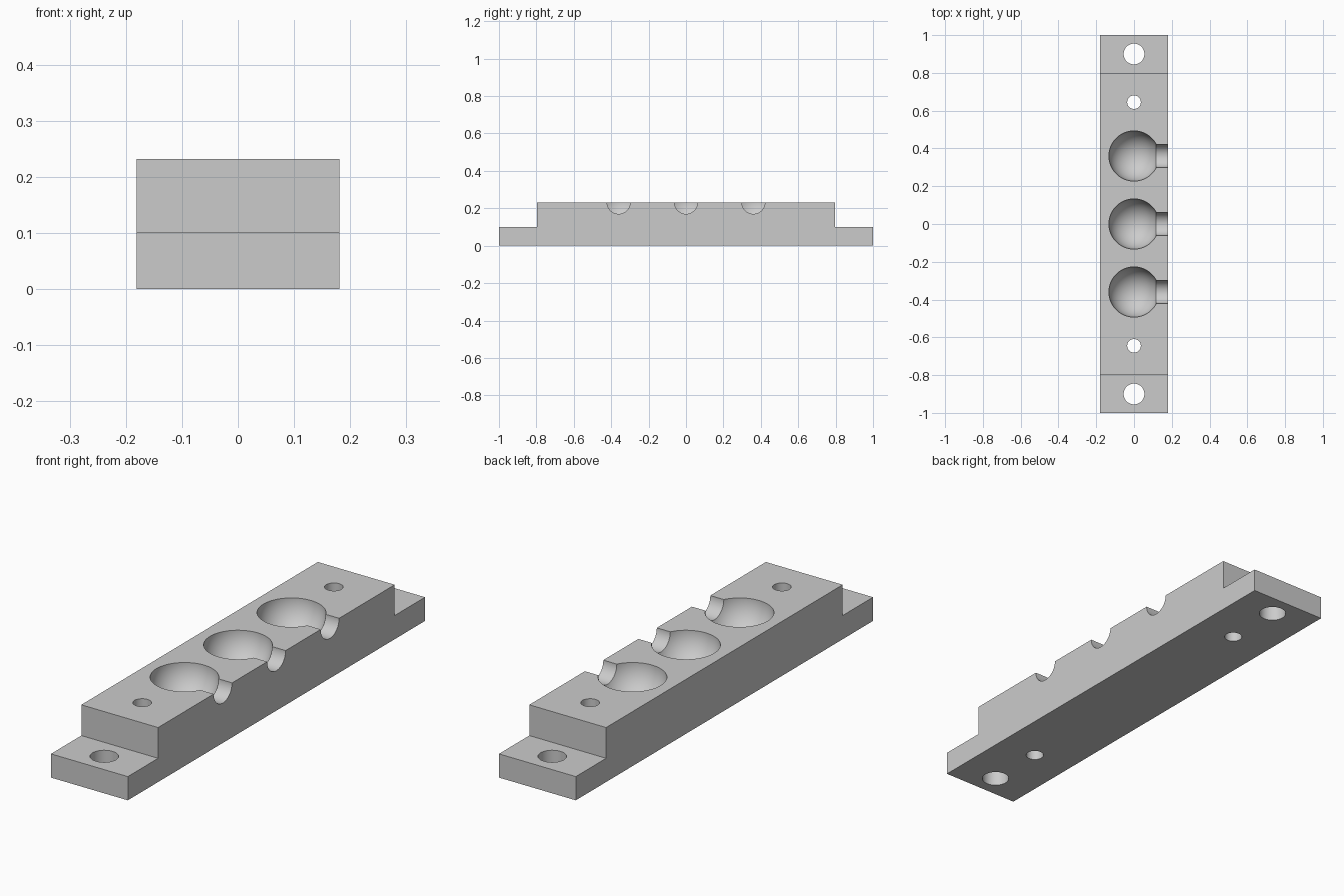
import bpy
import bmesh
from math import pi, radians
from mathutils import Matrix

default = bpy.data.objects.get("Cube")
if default:
    bpy.data.objects.remove(default, do_unlink=True)

WIDTH, TOP, LEDGE, STEP = 0.181, 0.232, 0.101, 0.796
SEGS = 64

grey = bpy.data.materials.new("grey")
grey.use_nodes = True
colour = (0.6, 0.6, 0.6, 1)
grey.diffuse_color = colour
grey.node_tree.nodes["Principled BSDF"].inputs["Base Color"].default_value = colour


def make_object(name, bm):
    mesh = bpy.data.meshes.new(name)
    bmesh.ops.recalc_face_normals(bm, faces=bm.faces)
    bm.to_mesh(mesh)
    bm.free()
    mesh.materials.append(grey)
    obj = bpy.data.objects.new(name, mesh)
    bpy.context.collection.objects.link(obj)
    return obj


def cylinder(radius, depth, matrix):
    bm = bmesh.new()
    bmesh.ops.create_cone(bm, cap_ends=True, segments=SEGS, radius1=radius,
                          radius2=radius, depth=depth, matrix=matrix)
    return bm


def cut(target, bm):
    cutter = make_object("cutter", bm)
    cutter.hide_render = True
    mod = target.modifiers.new("cut", "BOOLEAN")
    mod.operation, mod.solver, mod.object = "DIFFERENCE", "EXACT", cutter
    bpy.ops.object.modifier_apply(modifier=mod.name)
    bpy.data.objects.remove(cutter, do_unlink=True)


# Stepped bar: side profile extruded across the width
profile = [(-1, 0), (1, 0), (1, LEDGE), (STEP, LEDGE), (STEP, TOP),
           (-STEP, TOP), (-STEP, LEDGE), (-1, LEDGE)]
bm = bmesh.new()
face = bm.faces.new([bm.verts.new((-WIDTH, y, z)) for y, z in profile])
ext = bmesh.ops.extrude_face_region(bm, geom=[face])
bmesh.ops.translate(bm, vec=(2 * WIDTH, 0, 0),
                    verts=[v for v in ext["geom"] if isinstance(v, bmesh.types.BMVert)])
block = make_object("mould_block", bm)
bpy.context.view_layer.objects.active = block
block.select_set(True)

# Ball pockets with a half-round pouring channel to the left side
for y in (-0.36, 0, 0.36):
    pocket = bmesh.new()
    bmesh.ops.create_uvsphere(pocket, u_segments=SEGS, v_segments=33, radius=0.133,
                              matrix=Matrix.Translation((0, y, TOP)))
    cut(block, pocket)
    turn = Matrix.Rotation(pi / 2, 4, "Y") @ Matrix.Rotation(pi / SEGS, 4, "Z")
    cut(block, cylinder(0.062, 0.3, Matrix.Translation((0.2, y, TOP)) @ turn))

# Mounting holes in the ledges and dowel holes in the raised part
for side in (-1, 1):
    for y, radius in ((0.9, 0.055), (0.645, 0.036)):
        cut(block, cylinder(radius, 1, Matrix.Translation((0, side * y, 0))))

bpy.ops.object.shade_smooth_by_angle(angle=radians(30))
